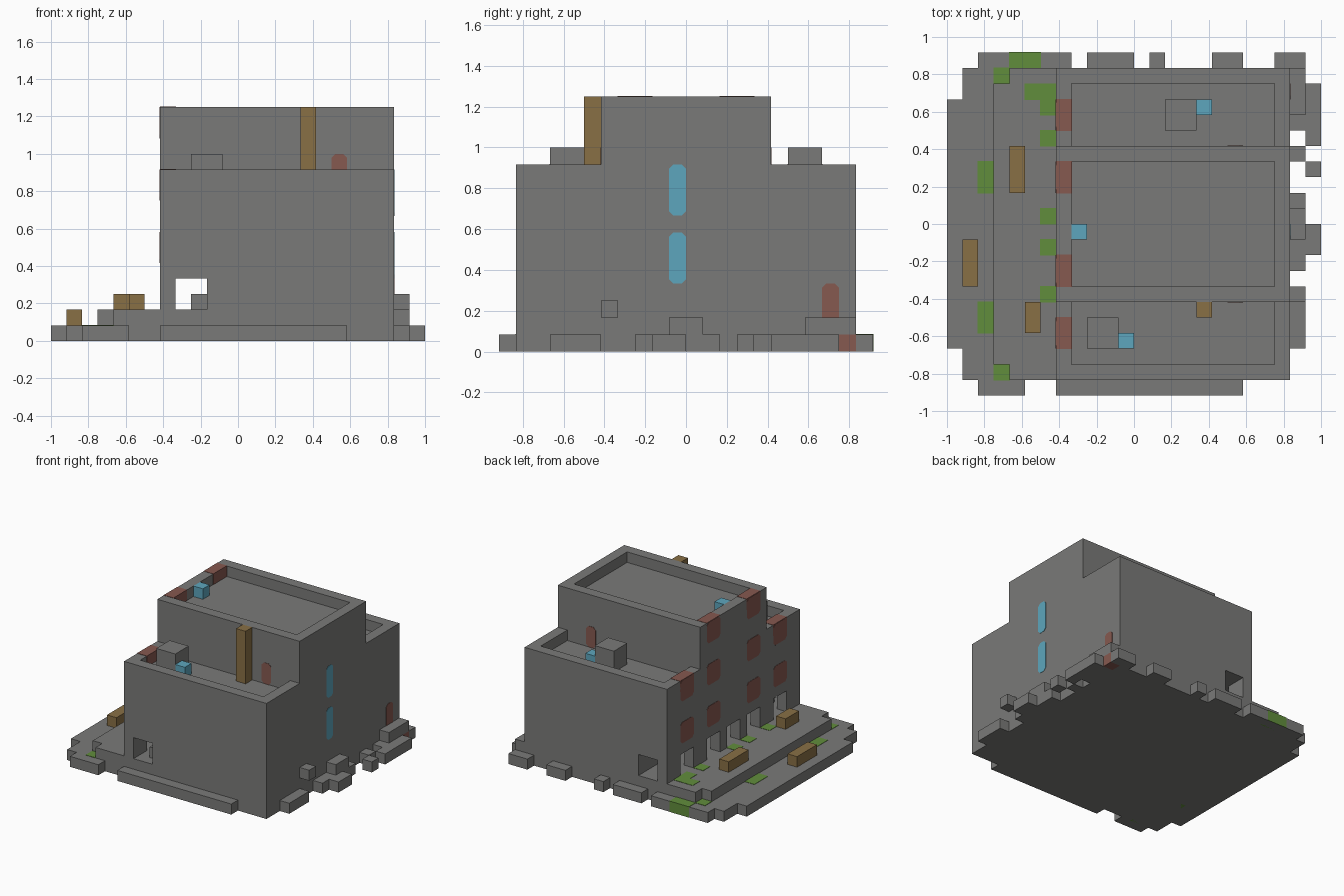
import bpy, bmesh

U = 1 / 12      # one block
E = 0.03        # tiny overlap in blocks, for painted blocks and plates

cube = bpy.data.objects.get("Cube")
if cube:
    bpy.data.objects.remove(cube, do_unlink=True)


def material(name, rgb):
    m = bpy.data.materials.new(name)
    m.use_nodes = True
    m.diffuse_color = (*rgb, 1)
    bsdf = m.node_tree.nodes["Principled BSDF"]
    bsdf.inputs["Base Color"].default_value = (*rgb, 1)
    bsdf.inputs["Roughness"].default_value = 0.9
    return m


STONE = material("grey stone", (0.195, 0.195, 0.19))
BRICK = material("brick red", (0.24, 0.10, 0.08))
WOOD = material("brown wood", (0.25, 0.16, 0.06))
MOSS = material("moss green", (0.12, 0.27, 0.045))
GLASS = material("sky blue", (0.11, 0.38, 0.51))


def prism(name, outline, offset, mat):
    """Extrude a closed outline of block coordinates along an offset."""
    bm = bmesh.new()
    face = bm.faces.new([bm.verts.new([c * U for c in p]) for p in outline])
    top = bmesh.ops.extrude_face_region(bm, geom=[face])["geom"]
    verts = [g for g in top if isinstance(g, bmesh.types.BMVert)]
    bmesh.ops.translate(bm, verts=verts, vec=[c * U for c in offset])
    bmesh.ops.recalc_face_normals(bm, faces=bm.faces)
    mesh = bpy.data.meshes.new(name)
    bm.to_mesh(mesh)
    bm.free()
    mesh.materials.append(mat)
    ob = bpy.data.objects.new(name, mesh)
    bpy.context.scene.collection.objects.link(ob)
    return ob


def box(name, x, y, z, mat=STONE, grow=0):
    (x0, x1), (y0, y1), (z0, z1) = [(a - grow, b + grow) for a, b in (x, y, z)]
    return prism(name, [(x0, y0, z0), (x1, y0, z0), (x1, y1, z0), (x0, y1, z0)],
                 (0, 0, z1 - z0), mat)


def pane(name, axis, side, at, a, z, mat):
    """Thin plate with clipped corners, lying on a wall facing along an axis."""
    c = 0.25
    (a0, a1), (z0, z1) = a, z
    pts = [(a0 + c, z0), (a1 - c, z0), (a1, z0 + c), (a1, z1 - c),
           (a1 - c, z1), (a0 + c, z1), (a0, z1 - c), (a0, z0 + c)]
    if axis == "x":
        return prism(name, [(at, p, q) for p, q in pts], (side * E, 0, 0), mat)
    return prism(name, [(p, at, q) for p, q in pts], (0, side * E, 0), mat)


# Building: stepped profile, with a taller middle
half = [(10, 0), (10, 11), (5, 11), (5, 15)]
profile = half + [(-y, z) for y, z in reversed(half)]
building = prism("building", [(-5, y, z) for y, z in profile], (15, 0, 0), STONE)

# Cut the roof terraces, the covered walk and its doorways
cuts = [box("cut", (-4, 9), (-4, 4), (14, 16)),
        box("cut", (-4, 9), (-9, -5), (10, 11.5)),
        box("cut", (-4, 9), (5, 9), (10, 11.5)),
        box("cut", (-4, -2), (-11, 11), (2, 4))]
cuts += [box("cut", (-6, -3), (y - 1, y + 1), (2, 4)) for y in (-7, -3, 0, 3, 7)]
bpy.context.view_layer.objects.active = building
for cutter in cuts:
    mod = building.modifiers.new("cut", "BOOLEAN")
    mod.operation = "DIFFERENCE"
    mod.solver = "EXACT"
    mod.object = cutter
    bpy.ops.object.modifier_apply(modifier=mod.name)
    bpy.data.objects.remove(cutter, do_unlink=True)

# Windows on the arcade side; the top row wraps over the parapet
for y in (-7, -3, 3, 7):
    top = 15 if abs(y) < 5 else 11
    for z in range(top, 6, -4):
        pane("arcade_window", "x", -1, -5, (y - 1, y + 1), (z - 2, z), BRICK)
    box("parapet_window_cap", (-5 + E, -4), (y - 1, y + 1), (top - 1, top), BRICK, E)

# Windows and doors on the other walls
for z in (4, 8):
    pane("tall_window", "x", 1, 10, (-1, 0), (z, z + 3), GLASS)
pane("side_door", "x", 1, 10, (8, 9), (1, 4), BRICK)
for side in (-1, 1):
    pane("roof_door", "y", side, side * 5, (6, 7), (10, 12), BRICK)

# Things on the roofs
box("roof_hut_front", (-3, -1), (-8, -6), (10, 12))
box("roof_hut_back", (2, 4), (6, 8), (10, 12))
box("roof_tank_front", (-1, 0), (-8, -7), (10, 11), GLASS)
box("roof_tank_back", (4, 5), (7, 8), (10, 11), GLASS)
box("roof_tank_top", (-4, -3), (-1, 0), (14, 15), GLASS)
box("roof_post", (4, 5), (-6, -5), (10, 15), WOOD)

# Plaza in two steps with clipped corners
box("plaza", (-11, -5), (-10, 10), (0, 1))
box("plaza_edge", (-12, -11), (-8, 8), (0, 1))
box("plaza_front_edge", (-10, -7), (-11, -10), (0, 1))
box("terrace", (-9, -5), (-9, 9), (1, 2))
for y in (-10, 9):
    box("terrace_end", (-8, -5), (y, y + 1), (1, 2))

# Broken paving along the front and back
box("front_paving", (-5, 7), (-11, -10), (0, 1))
for x in ((-10, -4), (-3, 0), (1, 2), (5, 7), (9, 11)):
    box("back_paving", x, (10, 11), (0, 1))

# Rubble along the right wall
for y in ((-8, -5), (-3, 2), (4, 5), (6, 9)):
    box("side_paving", (10, 11), y, (0, 1))
for y in ((-2, 0), (3, 4), (5, 9)):
    box("outer_paving", (11, 12), y, (0, 1))
for y in ((-1, 1), (7, 10)):
    box("side_rubble", (10, 11), y, (1, 2))
box("wall_block", (10, 11), (-5, -4), (2, 3))
box("fallen_brick", (10, 11), (9, 10), (0, 1), BRICK)
box("walk_bench", (-3, -2), (-9, -8), (2, 3))

# Wooden benches
box("bench", (-8, -7), (2, 5), (2, 3), WOOD)
box("bench", (-7, -6), (-7, -5), (2, 3), WOOD)
box("bench", (-11, -10), (-4, -1), (1, 2), WOOD)

# Moss blocks set into the plaza and the terrace
for x, y in (((-8, -6), (10, 11)), ((-9, -8), (9, 10)), ((-10, -9), (2, 4)),
             ((-10, -9), (-7, -5)), ((-9, -8), (-10, -9))):
    box("plaza_moss", x, y, (E, 1), MOSS, E)
box("terrace_moss", (-7, -5), (8, 9), (1, 2), MOSS, E)
for y in (7, 5, 0, -2, -5):
    box("terrace_moss", (-6, -5), (y, y + 1), (1, 2), MOSS, E)
